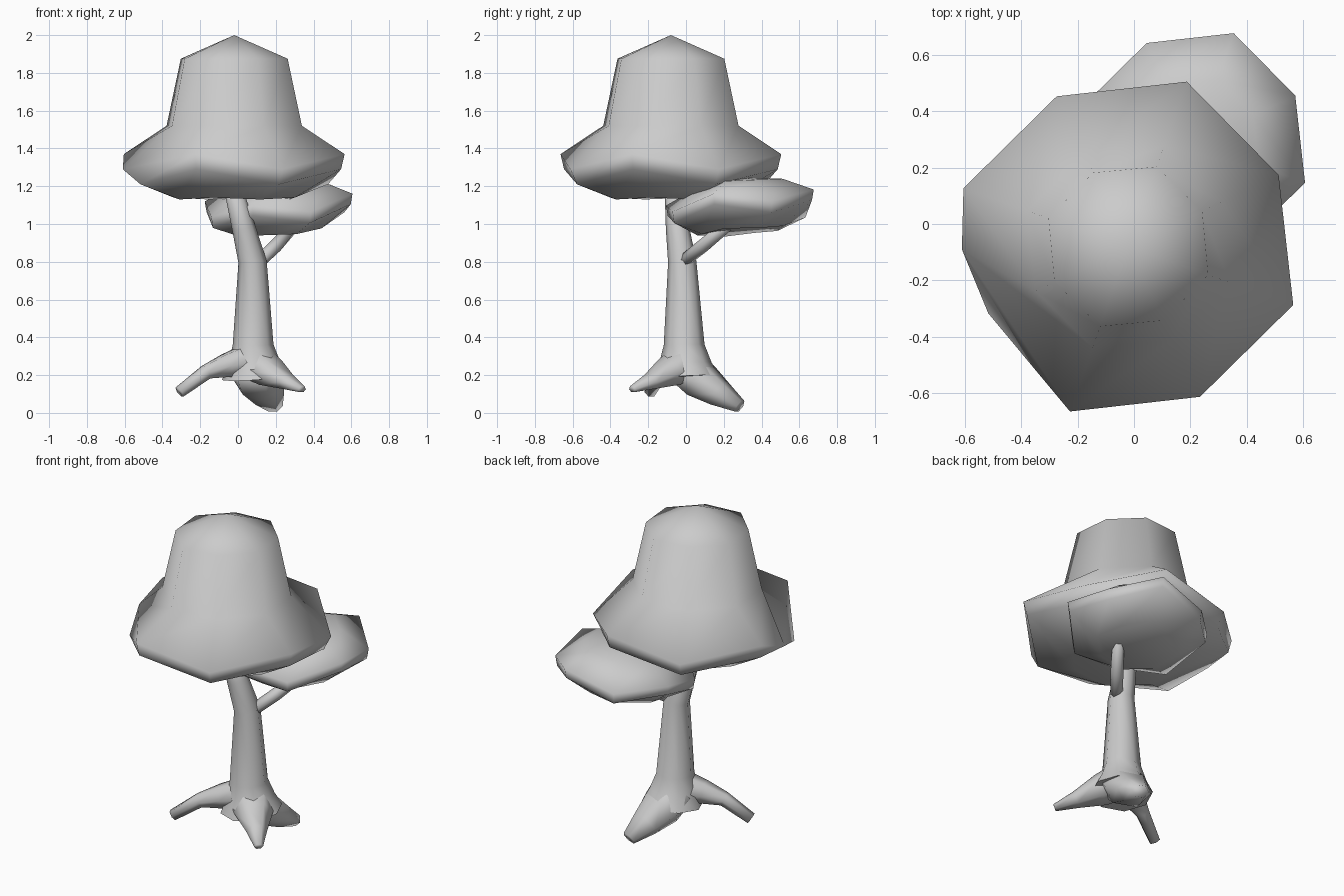
import bpy, bmesh
from math import sin, cos, tau, radians
from mathutils import Vector

if "Cube" in bpy.data.objects:
    bpy.data.objects.remove(bpy.data.objects["Cube"])


def loft(name, rings, apex=None):
    """Skin equal-sized rings of points; close the ends, or end in an apex."""
    bm = bmesh.new()
    loops = [[bm.verts.new(p) for p in ring] for ring in rings]
    n = len(loops[0])
    for a, b in zip(loops, loops[1:]):
        for i in range(n):
            j = (i + 1) % n
            bm.faces.new((a[i], a[j], b[j], b[i]))
    bm.faces.new(loops[0][::-1])
    if apex:
        tip = bm.verts.new(apex)
        for i in range(n):
            bm.faces.new((loops[-1][i], loops[-1][(i + 1) % n], tip))
    else:
        bm.faces.new(loops[-1])
    bmesh.ops.recalc_face_normals(bm, faces=bm.faces)
    mesh = bpy.data.meshes.new(name)
    bm.to_mesh(mesh)
    bm.free()
    obj = bpy.data.objects.new(name, mesh)
    bpy.context.collection.objects.link(obj)
    bpy.ops.object.select_all(action='DESELECT')
    obj.select_set(True)
    bpy.context.view_layer.objects.active = obj
    bpy.ops.object.shade_smooth_by_angle(angle=radians(95))
    return obj


def tube(name, path, sides=8, flat=1.0):
    """Tapered limb along (x, y, z, radius) stations; flat scales its height."""
    pts = [Vector(p[:3]) for p in path]
    rings = []
    for k, p in enumerate(pts):
        d = (pts[min(k + 1, len(pts) - 1)] - pts[max(k - 1, 0)]).normalized()
        ref = Vector((0, 1, 0)) if abs(d.z) > 0.9 else Vector((0, 0, 1))
        u = d.cross(ref).normalized()
        v = u.cross(d)
        r = path[k][3]
        rings.append([p + u * r * cos(tau * i / sides) + v * r * flat * sin(tau * i / sides)
                      for i in range(sides)])
    return loft(name, rings)


def foliage(name, centre, profile, tilt, apex_z, moved=None):
    """Eight-sided crown; each station is (radius, z) for even then odd corners."""
    cx, cy = centre
    rings = []
    for station in profile:
        ring = []
        for i in range(8):
            a = radians(-19.5 + 45 * i)
            r, z = station[2 * (i % 2):2 * (i % 2) + 2]
            x, y = r * cos(a), r * sin(a)
            ring.append((cx + x, cy + y, z + tilt * (x + y)))
        rings.append(ring)
    for (k, i), p in (moved or {}).items():
        rings[k][i] = p
    return loft(name, rings, (cx, cy, apex_z))


# Foliage crowns with a wavy rim; the main one has a folded corner
foliage("main_foliage", (-0.02, -0.08),
        [(0.34, 1.14, 0.32, 1.13), (0.60, 1.29, 0.55, 1.21), (0.62, 1.37, 0.59, 1.29),
         (0.38, 1.52, 0.365, 1.52), (0.30, 1.875, 0.29, 1.875)],
        0.0, 2.0, {(2, 5): (-0.61, -0.09, 1.29)})
foliage("side_foliage", (0.215, 0.285),
        [(0.24, 0.965, 0.22, 0.955), (0.405, 1.085, 0.385, 1.02), (0.415, 1.14, 0.395, 1.08),
         (0.24, 1.215, 0.23, 1.21)], 0.08, 1.245)

# Trunk and branch
tube("trunk", [(0.09, 0.0, 0.185, 0.175), (0.085, -0.005, 0.26, 0.14), (0.08, -0.01, 0.36, 0.108),
               (0.077, -0.02, 0.80, 0.075), (0.03, -0.045, 0.98, 0.062),
               (-0.04, -0.07, 1.24, 0.045)])
tube("branch", [(0.10, -0.03, 0.79, 0.034), (0.20, 0.09, 0.885, 0.036),
                (0.32, 0.25, 1.02, 0.032)], 6)

# Three roots
tube("left_root", [(0.07, -0.02, 0.28, 0.10), (-0.06, -0.08, 0.25, 0.07),
                   (-0.17, -0.13, 0.215, 0.042), (-0.31, -0.19, 0.11, 0.033)], 6)
tube("front_root", [(0.09, 0.0, 0.27, 0.13), (0.17, -0.09, 0.215, 0.11),
                    (0.26, -0.19, 0.165, 0.06), (0.34, -0.285, 0.125, 0.025)], 6, 0.75)
tube("back_root", [(0.08, -0.01, 0.25, 0.14), (0.11, 0.08, 0.17, 0.14),
                   (0.15, 0.18, 0.10, 0.10), (0.19, 0.285, 0.035, 0.05)], 6, 0.75)
